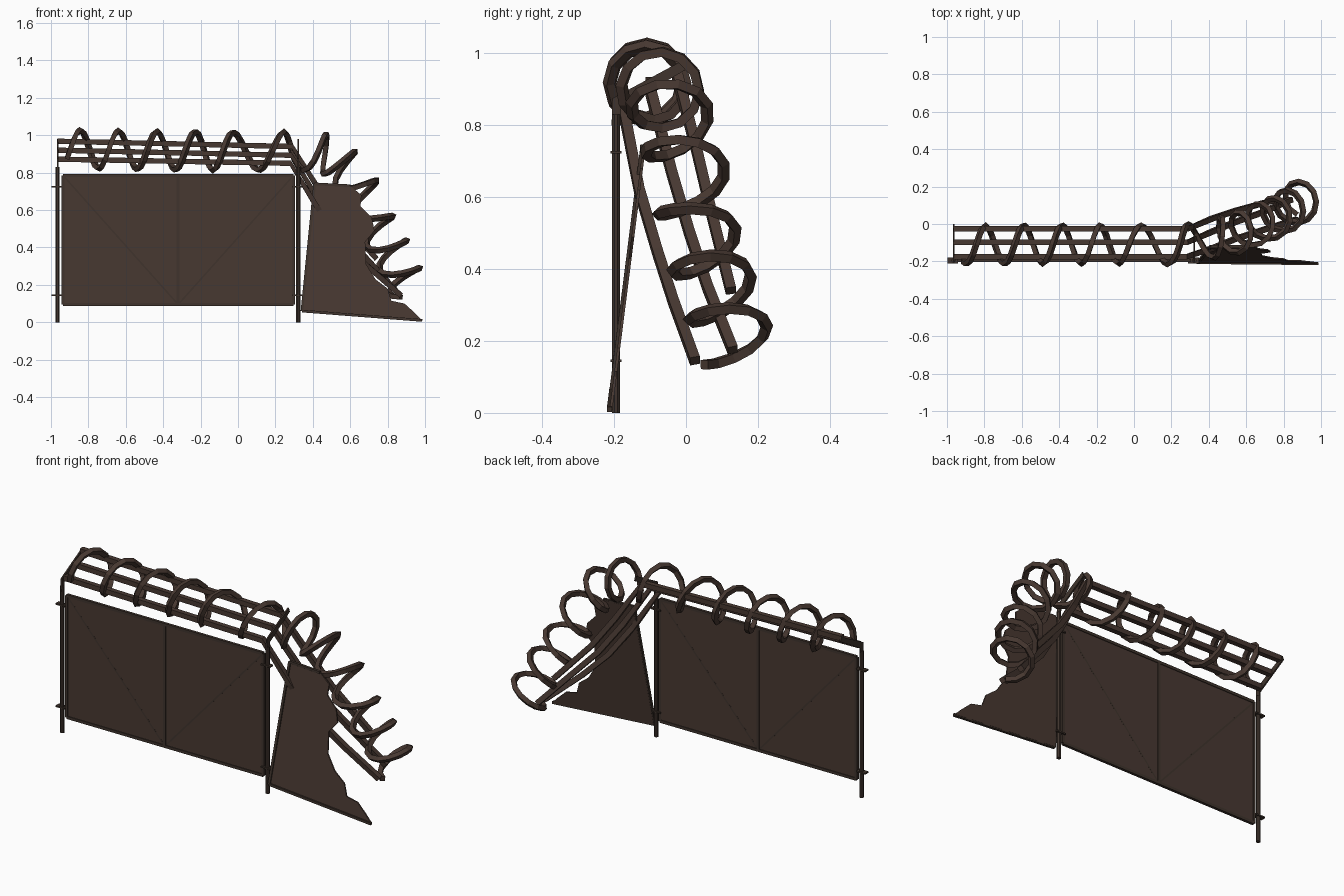
import bpy, bmesh, math
from mathutils import Vector as V

if "Cube" in bpy.data.objects:
    bpy.data.objects.remove(bpy.data.objects["Cube"])


def material(name, rgb):
    m = bpy.data.materials.new(name)
    m.diffuse_color = (*rgb, 1)
    m.use_nodes = True
    m.node_tree.nodes["Principled BSDF"].inputs["Base Color"].default_value = m.diffuse_color
    return m


BROWN = material("rust_brown", (0.064, 0.040, 0.031))
DARK = material("dark_rust", (0.050, 0.034, 0.026))


def finish(name, bm, mat):
    bmesh.ops.recalc_face_normals(bm, faces=bm.faces)
    me = bpy.data.meshes.new(name)
    bm.to_mesh(me)
    bm.free()
    me.materials.append(mat)
    ob = bpy.data.objects.new(name, me)
    bpy.context.collection.objects.link(ob)
    return ob


def sweep(name, pts, r, sides, mat, ref=(0, 1, 0)):
    """Capped tube along a path, cross-section carried along without twist."""
    pts = [V(p) for p in pts]
    bm = bmesh.new()
    rings, n, last = [], V(ref), len(pts) - 1
    for i, p in enumerate(pts):
        t = (pts[min(i + 1, last)] - pts[max(i - 1, 0)]).normalized()
        n = (n - t * n.dot(t)).normalized()
        b = t.cross(n)
        ring = []
        for k in range(sides):
            a = 2 * math.pi * (k + 0.5) / sides
            ring.append(bm.verts.new(p + r * (n * math.cos(a) + b * math.sin(a))))
        rings.append(ring)
    for r0, r1 in zip(rings, rings[1:]):
        for k in range(sides):
            j = (k + 1) % sides
            bm.faces.new((r0[k], r0[j], r1[j], r1[k]))
    bm.faces.new(rings[0])
    bm.faces.new(rings[-1])
    return finish(name, bm, mat)


def box(name, c, s, mat):
    bm = bmesh.new()
    bmesh.ops.create_cube(bm, size=1)
    for v in bm.verts:
        v.co = V(c) + V([v.co[i] * s[i] for i in range(3)])
    return finish(name, bm, mat)


def plate(name, pts, offset, mat):
    """Flat outline given a thickness."""
    bm = bmesh.new()
    f = bm.faces.new([bm.verts.new(p) for p in pts])
    g = bmesh.ops.extrude_face_region(bm, geom=[f])
    for v in g["geom"]:
        if isinstance(v, bmesh.types.BMVert):
            v.co += V(offset)
    return finish(name, bm, mat)


def catmull(c, s):
    i = max(1, min(int(math.floor(s)), len(c) - 3))
    t = s - i
    a, b, d, e = (V(c[i + k]) for k in (-1, 0, 1, 2))
    return 0.5 * (2 * b + (d - a) * t + (2 * a - 5 * b + 4 * d - e) * t * t
                  + (3 * b - a - 3 * d + e) * t ** 3)


GY = -0.195                      # plane of the gate
L, M, R, B, T = -0.935, -0.32, 0.297, 0.095, 0.785

# gate sheet, frame and braces
box("gate_sheet", ((L + R) / 2, GY, (B + T) / 2), (R - L, 0.008, T - B), BROWN)
for name, a, b, r in (
        ("frame_bottom", (L, B), (R, B), 0.011), ("frame_top", (L, T), (R, T), 0.011),
        ("frame_left", (L, B), (L, T), 0.011), ("frame_right", (R, B), (R, T), 0.011),
        ("frame_middle", (M, B), (M, T), 0.011),
        ("brace_left", (L, T), (M, B), 0.006), ("brace_right", (R, T), (M, B), 0.006)):
    sweep(name, [(a[0], GY, a[1]), (b[0], GY, b[1])], r, 4, DARK)

# posts, hinges and slanted arms carrying the rails
for side, x in (("left", -0.965), ("right", 0.322)):
    sweep("post_" + side, [(x, GY, 0), (x, GY, 0.83)], 0.012, 8, DARK)
    for z in (0.145, 0.725):
        box("hinge_" + side, (x - 0.004, GY, z), (0.058, 0.03, 0.008), DARK)
    plate("arm_" + side, [(x - 0.004, -0.207, 0.80), (x - 0.004, -0.183, 0.80),
                          (x - 0.004, -0.18, 0.85), (x - 0.004, 0.0, 0.955),
                          (x - 0.004, -0.01, 0.98), (x - 0.004, -0.205, 0.875)],
          (0.008, 0, 0), DARK)

# three rails, straight over the gate then collapsing to the right
sweep("rail_low", [(-0.965, -0.175, 0.872), (0.28, -0.175, 0.85), (0.42, -0.13, 0.62),
                   (0.54, -0.08, 0.45), (0.68, -0.035, 0.31), (0.87, 0.025, 0.145)],
      0.02, 4, BROWN)
sweep("rail_middle", [(-0.965, -0.098, 0.92), (0.285, -0.098, 0.893), (0.42, -0.04, 0.67),
                      (0.54, 0.01, 0.50), (0.68, 0.06, 0.35), (0.84, 0.13, 0.175)],
      0.02, 4, BROWN)
sweep("rail_high", [(-0.965, -0.025, 0.968), (0.29, -0.025, 0.94), (0.42, 0.03, 0.73),
                    (0.54, 0.07, 0.56), (0.74, 0.125, 0.34)],
      0.02, 4, BROWN)

# coiled wire: one centre point per turn, measured at the top of each loop
centres = [(-0.845 + 0.205 * k, -0.11, 0.925 - 0.003 * k) for k in range(-2, 5)]
centres += [(0.245, -0.11, 0.917), (0.45, -0.07, 0.905), (0.56, -0.045, 0.84),
            (0.66, 0.0, 0.70), (0.745, 0.032, 0.515), (0.82, 0.075, 0.38),
            (0.885, 0.12, 0.24), (0.93, 0.15, 0.12), (0.98, 0.18, 0.0)]
coil = []
STEPS = 12
first, last = int(-0.15 * STEPS), int(11.9 * STEPS)
for i in range(first, last + 1):
    turn = i / STEPS
    s = turn - 0.25 + 2
    c = catmull(centres, s)
    t = (catmull(centres, s + 0.3) - catmull(centres, s - 0.3)).normalized()
    up = (V((0, 0, 1)) - t * t.z).normalized()
    front = -up.cross(t)
    a = 2 * math.pi * turn
    coil.append(c + 0.102 * (front * math.cos(a) + up * math.sin(a)))
sweep("coiled_wire", coil, 0.018, 4, BROWN, (1, 0, 0))


# torn leaning sheet with tubes on its three intact edges
def lean(x, z):
    return V((x, -0.214 + 0.127 * z, z))


torn = [(0.41, 0.74), (0.60, 0.73), (0.66, 0.68), (0.655, 0.62), (0.715, 0.56),
        (0.73, 0.49), (0.68, 0.43), (0.685, 0.31), (0.735, 0.23), (0.80, 0.18),
        (0.82, 0.115), (0.89, 0.10), (0.94, 0.055), (0.985, 0.01), (0.342, 0.06)]
plate("torn_sheet", [lean(*p) for p in torn], (0, 0.008, 0), BROWN)
for name, a, b in (("torn_frame_left", torn[-1], torn[0]), ("torn_frame_top", torn[0], torn[1]),
                   ("torn_frame_bottom", torn[-1], torn[-2])):
    sweep(name, [lean(*a), lean(*b)], 0.010, 4, DARK)
